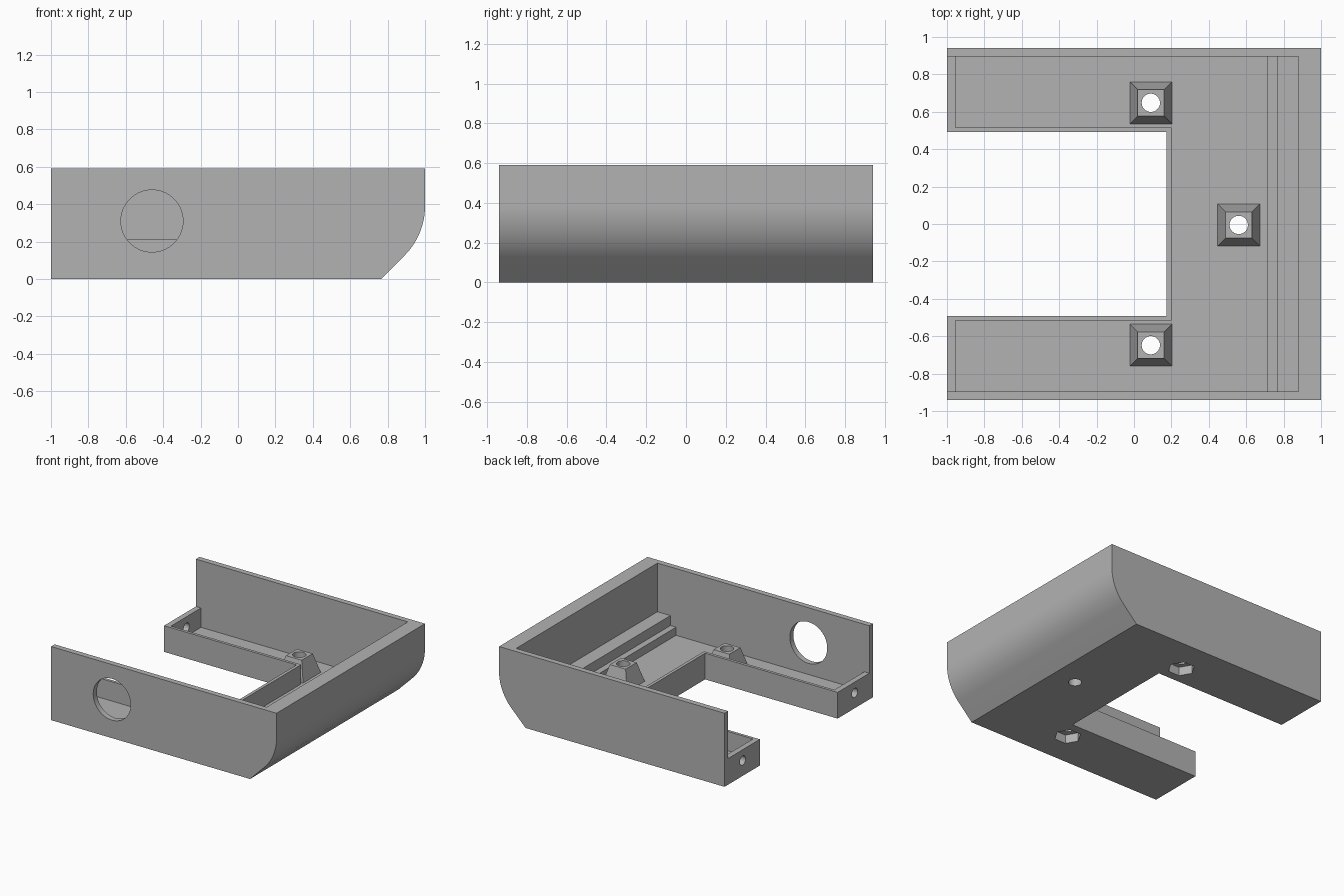
import bpy
import math
from mathutils import Matrix

old = bpy.data.objects.get("Cube")
if old:
    bpy.data.objects.remove(old, do_unlink=True)

grey = bpy.data.materials.new("plain grey")
grey.use_nodes = True
COLOUR = (0.45, 0.45, 0.45, 1)
grey.diffuse_color = COLOUR
grey.node_tree.nodes["Principled BSDF"].inputs["Base Color"].default_value = COLOUR


def make(name, verts, faces):
    mesh = bpy.data.meshes.new(name)
    mesh.from_pydata(verts, [], faces)
    mesh.materials.append(grey)
    obj = bpy.data.objects.new(name, mesh)
    bpy.context.collection.objects.link(obj)
    return obj


def loft(name, lower, upper):
    """Solid between two matching counter-clockwise rings."""
    n = len(lower)
    faces = [tuple(reversed(range(n))), tuple(range(n, 2 * n))]
    faces += [(i, (i + 1) % n, n + (i + 1) % n, n + i) for i in range(n)]
    return make(name, lower + upper, faces)


def side_profile(name, points, half_width):
    """Extrude an x-z outline symmetrically along y."""
    return loft(name, [(x, half_width, z) for x, z in points],
                [(x, -half_width, z) for x, z in points])


def block(name, x0, x1, half_width, z0, z1):
    return side_profile(name, [(x0, z0), (x1, z0), (x1, z1), (x0, z1)], half_width)


def ring(n, radius, z, turn=0.0):
    return [(radius * math.cos(turn + math.tau * i / n),
             radius * math.sin(turn + math.tau * i / n), z) for i in range(n)]


def prism(name, n, radius, length, place, turn=0.0):
    obj = loft(name, ring(n, radius, 0, turn), ring(n, radius, length, turn))
    obj.data.transform(place)
    return obj


def combine(target, other, operation):
    mod = target.modifiers.new(operation, "BOOLEAN")
    mod.operation, mod.solver, mod.object = operation, "EXACT", other
    bpy.context.view_layer.objects.active = target
    bpy.ops.object.modifier_apply(modifier=mod.name)
    bpy.data.objects.remove(other, do_unlink=True)


# Outer body: straight chamfer blending into a rounded nose
R, HALF, TOP = 0.374, 0.94, 0.59
outline = [(-1, 0), (0.765, 0)]
for i in range(17):
    a = math.radians(-45 + 45 * i / 16)
    outline.append((1 - R + R * math.cos(a), 0.39 + R * math.sin(a)))
outline += [(1, TOP), (-1, TOP)]
body = side_profile("tray_body", outline, HALF)

# Hollow interior with a stepped ledge and low end walls
FLOOR, RIM = 0.055, 0.21
hollow = [(-0.955, FLOOR), (0.715, FLOOR), (0.715, 0.12), (0.765, 0.12),
          (0.765, 0.2), (0.88, 0.2), (0.88, 0.7), (-1.1, 0.7),
          (-1.1, RIM), (-0.955, RIM)]
combine(body, side_profile("hollow", hollow, 0.895), "DIFFERENCE")

# Low wall around the rectangular notch
combine(body, block("notch_wall", -0.98, 0.2, 0.515, 0.03, RIM), "UNION")
combine(body, block("notch", -1.1, 0.175, 0.492, -0.1, 0.7), "DIFFERENCE")

# Tapered screw mounts, nut pockets under the two side ones
for x, y, pocket in ((0.09, 0.648, True), (0.09, -0.648, True), (0.56, -0.005, False)):
    at = Matrix.Translation((x, y, 0))
    mount = loft("mount", ring(4, 0.118 * math.sqrt(2), FLOOR - 0.02, math.pi / 4),
                 ring(4, 0.07 * math.sqrt(2), RIM, math.pi / 4))
    mount.data.transform(at)
    combine(body, mount, "UNION")
    down = Matrix.Translation((x, y, -0.1))
    if pocket:
        combine(body, prism("nut_pocket", 6, 0.1, 0.17, down), "DIFFERENCE")
    combine(body, prism("screw_hole", 32, 0.049, 0.5, down), "DIFFERENCE")

# Round opening in the front wall
through_y = Matrix.Translation((-0.46, -0.85, 0.31)) @ Matrix.Rotation(math.pi / 2, 4, "X")
combine(body, prism("round_opening", 64, 0.166, 0.2, through_y), "DIFFERENCE")

# Small holes in the two end walls
for y in (-0.71, 0.71):
    through_x = Matrix.Translation((-1.1, y, 0.123)) @ Matrix.Rotation(math.pi / 2, 4, "Y")
    combine(body, prism("end_hole", 24, 0.037, 0.2, through_x), "DIFFERENCE")

# Smooth the nose and holes, keep edges sharp
bpy.ops.object.select_all(action="DESELECT")
body.select_set(True)
bpy.context.view_layer.objects.active = body
bpy.ops.object.shade_smooth_by_angle(angle=math.radians(30))
